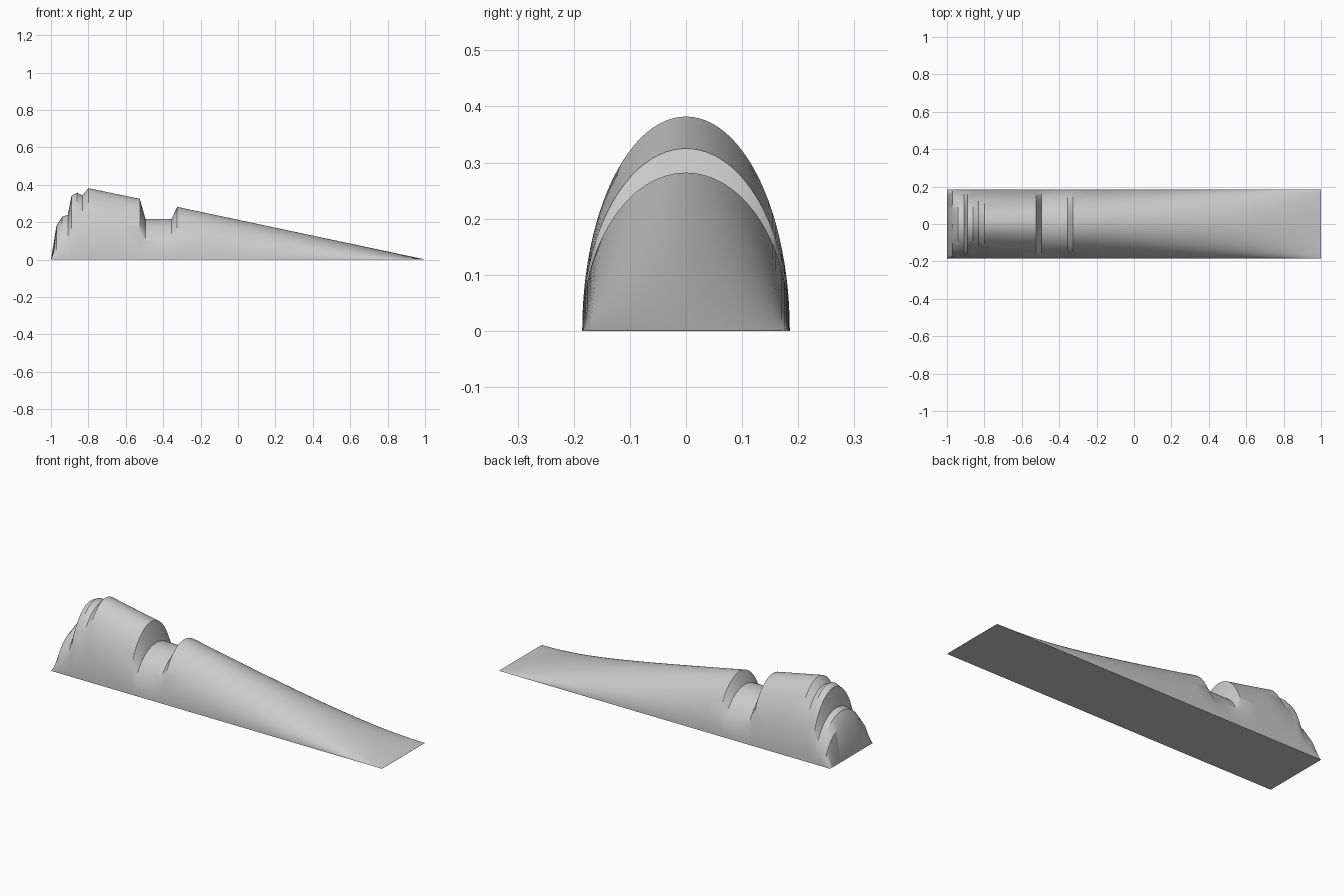
import bpy, bmesh
from math import sin, cos, pi, radians

if "Cube" in bpy.data.objects:
    bpy.data.objects.remove(bpy.data.objects["Cube"])

HALF_WIDTH = 0.185
SEGMENTS = 48
STEP = 0.08      # longest span between two sections
EDGE = 0.001     # thickness of the thin ends

# Ridge line along the length: (x, height)
ridge = [(-1, EDGE), (-0.97, 0.185), (-0.94, 0.23), (-0.91, 0.24), (-0.89, 0.343),
         (-0.86, 0.358), (-0.832, 0.343), (-0.80, 0.382), (-0.525, 0.325),
         (-0.495, 0.218), (-0.355, 0.218), (-0.325, 0.282), (1, EDGE)]

# Split long spans so the tapering surface stays smooth
stations = [ridge[0]]
for (x0, h0), (x1, h1) in zip(ridge, ridge[1:]):
    n = max(1, round((x1 - x0) / STEP))
    for k in range(1, n + 1):
        t = k / n
        stations.append((x0 + (x1 - x0) * t, h0 + (h1 - h0) * t))

# Half-ellipse arches lofted along x over a flat base
bm = bmesh.new()
arches = []
for x, h in stations:
    arches.append([bm.verts.new((x, HALF_WIDTH * cos(pi * i / SEGMENTS),
                                 h * sin(pi * i / SEGMENTS)))
                   for i in range(SEGMENTS + 1)])
for a, b in zip(arches, arches[1:]):
    for i in range(SEGMENTS):
        bm.faces.new((a[i], a[i + 1], b[i + 1], b[i]))
    bm.faces.new((a[-1], a[0], b[0], b[-1]))
bm.faces.new(arches[0])
bm.faces.new(arches[-1])
bmesh.ops.recalc_face_normals(bm, faces=bm.faces)

mesh = bpy.data.meshes.new("wedge_body")
bm.to_mesh(mesh)
bm.free()
body = bpy.data.objects.new("wedge_body", mesh)
bpy.context.collection.objects.link(body)

# Plain grey material
grey = bpy.data.materials.new("light_grey")
grey.use_nodes = True
color = (0.6, 0.6, 0.6, 1)
grey.diffuse_color = color
grey.node_tree.nodes["Principled BSDF"].inputs["Base Color"].default_value = color
mesh.materials.append(grey)

# Smooth arches with sharp steps
bpy.ops.object.select_all(action='DESELECT')
body.select_set(True)
bpy.context.view_layer.objects.active = body
bpy.ops.object.shade_smooth_by_angle(angle=radians(30))
